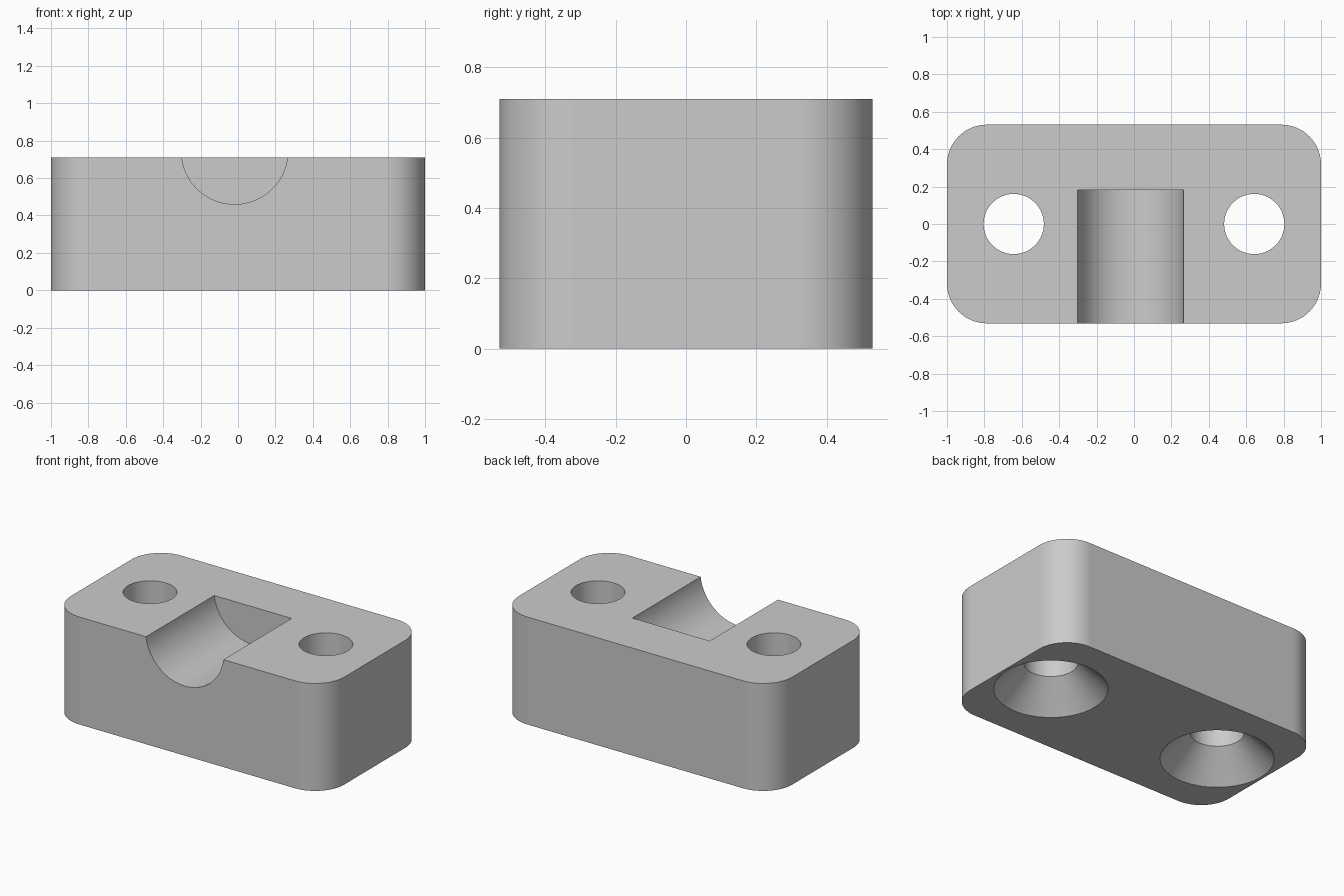
import bpy, bmesh
from math import sin, cos, pi, radians

cube = bpy.data.objects.get("Cube")
if cube:
    bpy.data.objects.remove(cube, do_unlink=True)

HX, HY, H = 1.0, 0.531, 0.71      # half length, half depth, height
CORNER = 0.213
HOLE_X, HOLE_R, SINK_R, SINK_H = 0.643, 0.161, 0.338, 0.178
GROOVE_X, GROOVE_Z, GROOVE_R, GROOVE_END = -0.018, 0.745, 0.285, 0.182


def new_object(name, bm):
    bmesh.ops.recalc_face_normals(bm, faces=bm.faces)
    mesh = bpy.data.meshes.new(name)
    bm.to_mesh(mesh)
    bm.free()
    obj = bpy.data.objects.new(name, mesh)
    bpy.context.collection.objects.link(obj)
    return obj


def loft(name, rings):
    """Skin a stack of matching closed rings and cap both ends."""
    bm = bmesh.new()
    loops = [[bm.verts.new(p) for p in ring] for ring in rings]
    n = len(loops[0])
    for a, b in zip(loops, loops[1:]):
        for i in range(n):
            j = (i + 1) % n
            bm.faces.new((a[i], a[j], b[j], b[i]))
    bm.faces.new(loops[0])
    bm.faces.new(loops[-1])
    return new_object(name, bm)


def circle(r, n=72):
    return [(r * cos(2 * pi * i / n), r * sin(2 * pi * i / n)) for i in range(n)]


# Block with rounded vertical corners
outline = []
steps = 18
for k, (sx, sy) in enumerate([(1, 1), (-1, 1), (-1, -1), (1, -1)]):
    for i in range(steps + 1):
        a = (k + i / steps) * pi / 2
        outline.append((sx * (HX - CORNER) + CORNER * cos(a),
                        sy * (HY - CORNER) + CORNER * sin(a)))
block = loft("clamp_block", [[(x, y, z) for x, y in outline] for z in (0, H)])

# Screw holes, countersunk from the underside
lip = 0.05
sections = [(-lip, SINK_R + lip), (SINK_H, HOLE_R), (H + lip, HOLE_R)]
cutters = []
for side, name in ((1, "left"), (-1, "right")):
    rings = [[(side * HOLE_X + x, y, z) for x, y in circle(r)] for z, r in sections]
    cutters.append(loft(name + "_screw_hole_cutter", rings))

# Round groove, open at the front and closed at the back
cutters.append(loft("groove_cutter", [
    [(GROOVE_X + x, y, GROOVE_Z + z) for x, z in circle(GROOVE_R, 96)]
    for y in (-HY - lip, GROOVE_END)]))

# Cut the block
bpy.ops.object.select_all(action='DESELECT')
block.select_set(True)
bpy.context.view_layer.objects.active = block
for cutter in cutters:
    cutter.hide_render = True
    mod = block.modifiers.new(cutter.name, 'BOOLEAN')
    mod.operation = 'DIFFERENCE'
    mod.solver = 'EXACT'
    mod.object = cutter
    bpy.ops.object.modifier_apply(modifier=mod.name)
    bpy.data.objects.remove(cutter, do_unlink=True)

# Smooth the curved walls, keep the plane faces flat
bpy.ops.object.shade_smooth_by_angle(angle=radians(30))
for face in block.data.polygons:
    if max(abs(c) for c in face.normal) > 0.9999:
        face.use_smooth = False

# Single grey material
grey = bpy.data.materials.new("light_grey")
grey.use_nodes = True
colour = (0.6, 0.6, 0.6, 1.0)
grey.diffuse_color = colour
grey.node_tree.nodes["Principled BSDF"].inputs["Base Color"].default_value = colour
block.data.materials.clear()
block.data.materials.append(grey)
